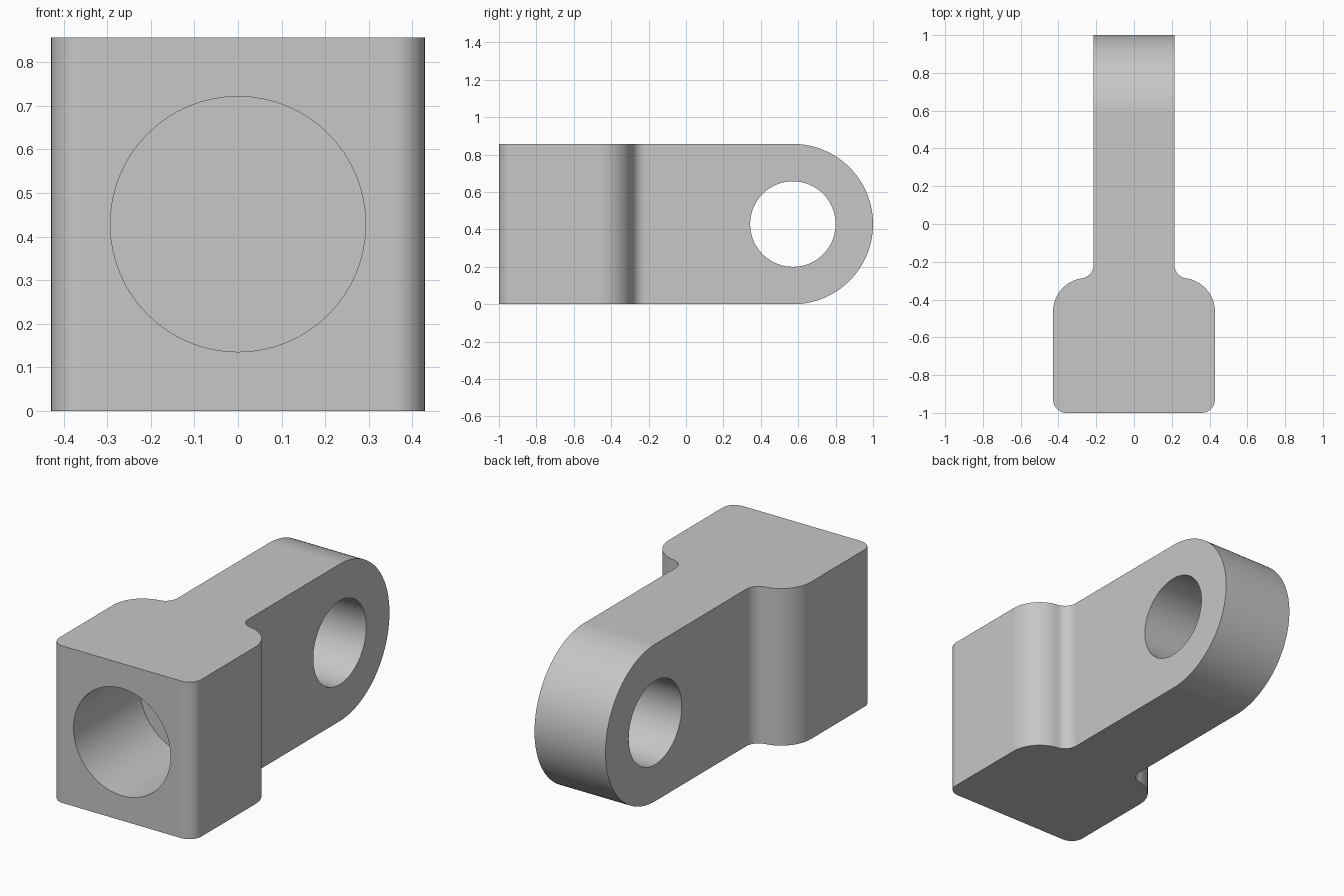
import bpy
import bmesh
from math import sin, cos, pi, atan2, sqrt
from mathutils import Vector

cube = bpy.data.objects.get("Cube")
if cube:
    bpy.data.objects.remove(cube, do_unlink=True)

UNIT = 1 / 14          # the part is laid out on a 28 x 12 x 12 grid
HALF = 6               # half width and half height of the block
ARM = 3                # half thickness of the arm


def arc(cx, cy, r, start, end, steps=16):
    angles = [start + (end - start) * i / steps for i in range(steps + 1)]
    return [(cx + r * cos(a), cy + r * sin(a)) for a in angles]


def prism(name, points, place, direction):
    """Extrude a closed 2D outline, placed in space by a function."""
    bm = bmesh.new()
    face = bm.faces.new([bm.verts.new(Vector(place(a, b)) * UNIT) for a, b in points])
    grown = bmesh.ops.extrude_face_region(bm, geom=[face])["geom"]
    bmesh.ops.translate(bm, vec=Vector(direction) * UNIT,
                        verts=[g for g in grown if isinstance(g, bmesh.types.BMVert)])
    bmesh.ops.recalc_face_normals(bm, faces=bm.faces)
    mesh = bpy.data.meshes.new(name)
    bm.to_mesh(mesh)
    bm.free()
    obj = bpy.data.objects.new(name, mesh)
    bpy.context.collection.objects.link(obj)
    return obj


# Plan outline: rounded front corner, round shoulder, small fillet, arm
big, small = 2.5, 1
shoulder = (HALF - big, -6.5)
fillet_x = ARM + small
fillet_y = shoulder[1] + sqrt((big + small) ** 2 - (fillet_x - shoulder[0]) ** 2)
join = atan2(fillet_y - shoulder[1], fillet_x - shoulder[0])
half = arc(HALF - 1, -13, 1, -pi / 2, 0, 10)
half += arc(*shoulder, big, 0, join, 20)
half += arc(fillet_x, fillet_y, small, join + pi, pi, 12)[1:]
half.append((ARM, 14.5))
outline = half + [(-x, y) for x, y in reversed(half)]
body = prism("clevis_body", outline, lambda x, y: (x, y, 0), (0, 0, 12))

# Side outline rounds the end of the arm
side = [(-15, 0)] + arc(8, 6, HALF, -pi / 2, pi / 2, 64) + [(-15, 12)]
end_round = prism("end_round_cutter", side, lambda y, z: (-8, y, z), (16, 0, 0))

# Cross hole through the arm and blind bore in the front
pin_hole = prism("pin_hole_cutter", arc(8, 6, 3.2, 0, 2 * pi, 64)[:-1],
                 lambda y, z: (-8, y, z), (16, 0, 0))
bore = prism("bore_cutter", arc(0, 6, 4.1, 0, 2 * pi, 64)[:-1],
             lambda x, z: (x, -16, z), (0, 10, 0))

bpy.ops.object.select_all(action="DESELECT")
body.select_set(True)
bpy.context.view_layer.objects.active = body
for cutter, operation in ((end_round, "INTERSECT"), (pin_hole, "DIFFERENCE"),
                          (bore, "DIFFERENCE")):
    cutter.hide_render = True
    mod = body.modifiers.new(cutter.name, "BOOLEAN")
    mod.operation = operation
    mod.solver = "EXACT"
    mod.object = cutter
    bpy.ops.object.modifier_apply(modifier=mod.name)
    bpy.data.objects.remove(cutter, do_unlink=True)

# Smooth curved walls, crisp edges
bpy.ops.object.shade_smooth_by_angle(angle=pi / 6)
normals = body.modifiers.new("flat_face_normals", "WEIGHTED_NORMAL")
normals.keep_sharp = True

# Plain grey finish
grey = bpy.data.materials.new("light_grey")
grey.use_nodes = True
colour = (0.57, 0.57, 0.57, 1)
grey.diffuse_color = colour
grey.node_tree.nodes["Principled BSDF"].inputs["Base Color"].default_value = colour
body.data.materials.clear()
body.data.materials.append(grey)
